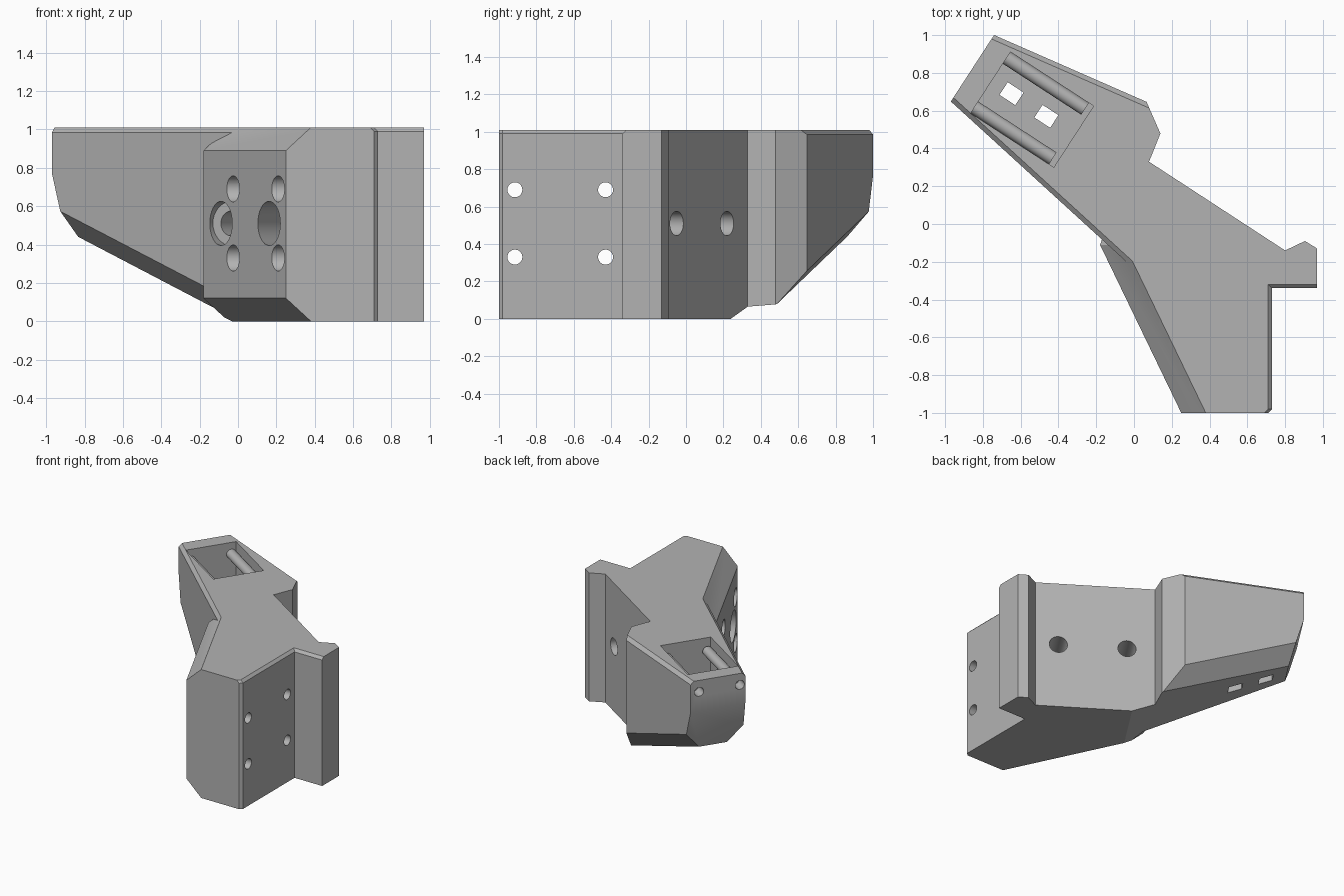
import bpy, bmesh, math
from mathutils import Vector

cube = bpy.data.objects.get("Cube")
if cube:
    bpy.data.objects.remove(cube, do_unlink=True)

grey = bpy.data.materials.new("plain_grey")
grey.use_nodes = True
grey.diffuse_color = (0.45, 0.45, 0.45, 1)
grey.node_tree.nodes["Principled BSDF"].inputs["Base Color"].default_value = grey.diffuse_color

TOP = 1.01
U = Vector((-0.838, 0.545, 0))   # along the arm
V = Vector((0.545, 0.838, 0))    # across the arm


def arm_point(s, t, z):
    return U * s + V * t + Vector((0, 0, z))


def loft(name, rings):
    """Solid skinned through rings that have equal point counts."""
    bm = bmesh.new()
    rows = [[bm.verts.new(p) for p in ring] for ring in rings]
    n = len(rows[0])
    bm.faces.new(rows[0])
    bm.faces.new(rows[-1])
    for a, b in zip(rows, rows[1:]):
        for i in range(n):
            j = (i + 1) % n
            bm.faces.new((a[i], a[j], b[j], b[i]))
    bmesh.ops.recalc_face_normals(bm, faces=bm.faces)
    mesh = bpy.data.meshes.new(name)
    bm.to_mesh(mesh)
    bm.free()
    mesh.materials.append(grey)
    ob = bpy.data.objects.new(name, mesh)
    bpy.context.collection.objects.link(ob)
    return ob


def cylinder(name, start, end, r, sides=32):
    start, end = Vector(start), Vector(end)
    axis = (end - start).normalized()
    side = axis.cross(Vector((0, 0, 1)))
    angles = [math.tau * i / sides for i in range(sides)]
    circle = [side * math.cos(a) * r + Vector((0, 0, math.sin(a) * r)) for a in angles]
    return loft(name, [[c + p for p in circle] for c in (start, end)])


def arm_box(name, s0, s1, t0, t1, z0, z1):
    plan = [(s0, t0), (s1, t0), (s1, t1), (s0, t1)]
    return loft(name, [[arm_point(s, t, z) for s, t in plan] for z in (z0, z1)])


def combine(ob, other, operation):
    mod = ob.modifiers.new("cut", 'BOOLEAN')
    mod.operation, mod.object, mod.solver = operation, other, 'EXACT'
    bpy.context.view_layer.objects.active = ob
    bpy.ops.object.modifier_apply(modifier=mod.name)
    bpy.data.objects.remove(other, do_unlink=True)


def base_ring(z, inset, lip):
    """Plan of the mounting block; inset moves the slanted side, lip the recess edges."""
    dstart = arm_point(0.2, 0.32, 0)
    plan = [(0.25 + inset, -1), (0.71 - lip, -1), (0.73 - lip, -0.98),
            (0.73 - lip, -0.34 + lip), (0.97, -0.34 + lip), (0.97, -0.13),
            (0.905, -0.09), (0.80, -0.14), (dstart.x, dstart.y),
            (-0.18 + inset, -0.11)]
    return [Vector((x, y, z)) for x, y in plan]


# Mounting block with wide chamfers on its slanted side
body = loft("bracket_body", [base_ring(-0.02, 0.152, 0), base_ring(0.12, 0, 0),
                             base_ring(0.89, 0, 0), base_ring(0.99, 0.108, 0),
                             base_ring(1.03, 0.152, 0.04)])


# Tapered arm with chamfered long edges
def arm_ring(s):
    w = 0.21 + 0.165 * (1.167 - s)
    zb = 0.39 * (s + 0.053)
    half = [(w - 0.15, zb - 0.03), (w, zb + 0.12), (w, 0.985), (w - 0.045, 1.03)]
    section = half + [(-t, z) for t, z in reversed(half)]
    return [arm_point(s, 0.225 + t, z) for t, z in section]


arm = loft("arm", [arm_ring(-0.3), arm_ring(1.2)])
arm_plan = [(1.5, -1), (1.5, 0.9), (0.785, 0.9), (0.144, 0.478), (0.113, 0.32),
            (0.105, 0.28), (0, 0.1), (-0.25, -0.1), (-0.25, -1)]
combine(arm, loft("arm_plan", [[arm_point(s, t, z) for s, t in arm_plan]
                               for z in (-1, 2)]), 'INTERSECT')
combine(body, arm, 'UNION')

# Side profile: flat base, rising underside, raked arm end
profile = [(-2, 0), (-0.053, 0), (1.07, 0.44), (1.167, 0.77), (1.167, TOP), (-2, TOP)]
combine(body, loft("profile", [[arm_point(s, t, z) for s, z in profile]
                               for t in (-2, 2)]), 'INTERSECT')

# Pocket in the arm and two slots through its floor
combine(body, arm_box("pocket", 0.52, 1.045, 0.02, 0.407, 0.62, 1.2), 'DIFFERENCE')
for s in (0.7, 0.92):
    combine(body, arm_box("slot", s - 0.05, s + 0.05, 0.185, 0.265, 0.1, 0.75), 'DIFFERENCE')

# Screw holes in the arm end, with the rods in the pocket behind them
for side, t in (("right", 0.057), ("left", 0.37)):
    combine(body, cylinder("end_hole", arm_point(1.07, t, 0.92),
                           arm_point(1.3, t, 0.92), 0.035), 'DIFFERENCE')
    rod = cylinder(side + "_rod", arm_point(0.55, t, 0.92), arm_point(1.06, t, 0.92), 0.037)
    bpy.context.view_layer.objects.active = rod
    rod.select_set(True)
    bpy.ops.object.shade_smooth_by_angle()
    rod.select_set(False)

# Four counterbored mounting holes
for y in (-0.915, -0.43):
    for z in (0.33, 0.69):
        for r, x1 in ((0.04, 1.2), (0.068, 0.5)):
            combine(body, cylinder("mount_hole", (-0.6, y, z), (x1, y, z), r), 'DIFFERENCE')

# Two large counterbored holes across the block
for s in (-0.089, -0.582):
    for r, t1 in ((0.065, 0.6), (0.115, -0.2)):
        combine(body, cylinder("cross_hole", arm_point(s, -1.2, 0.51),
                               arm_point(s, t1, 0.51), r), 'DIFFERENCE')

bpy.context.view_layer.objects.active = body
body.select_set(True)
bpy.ops.object.shade_smooth_by_angle(angle=math.radians(20))
